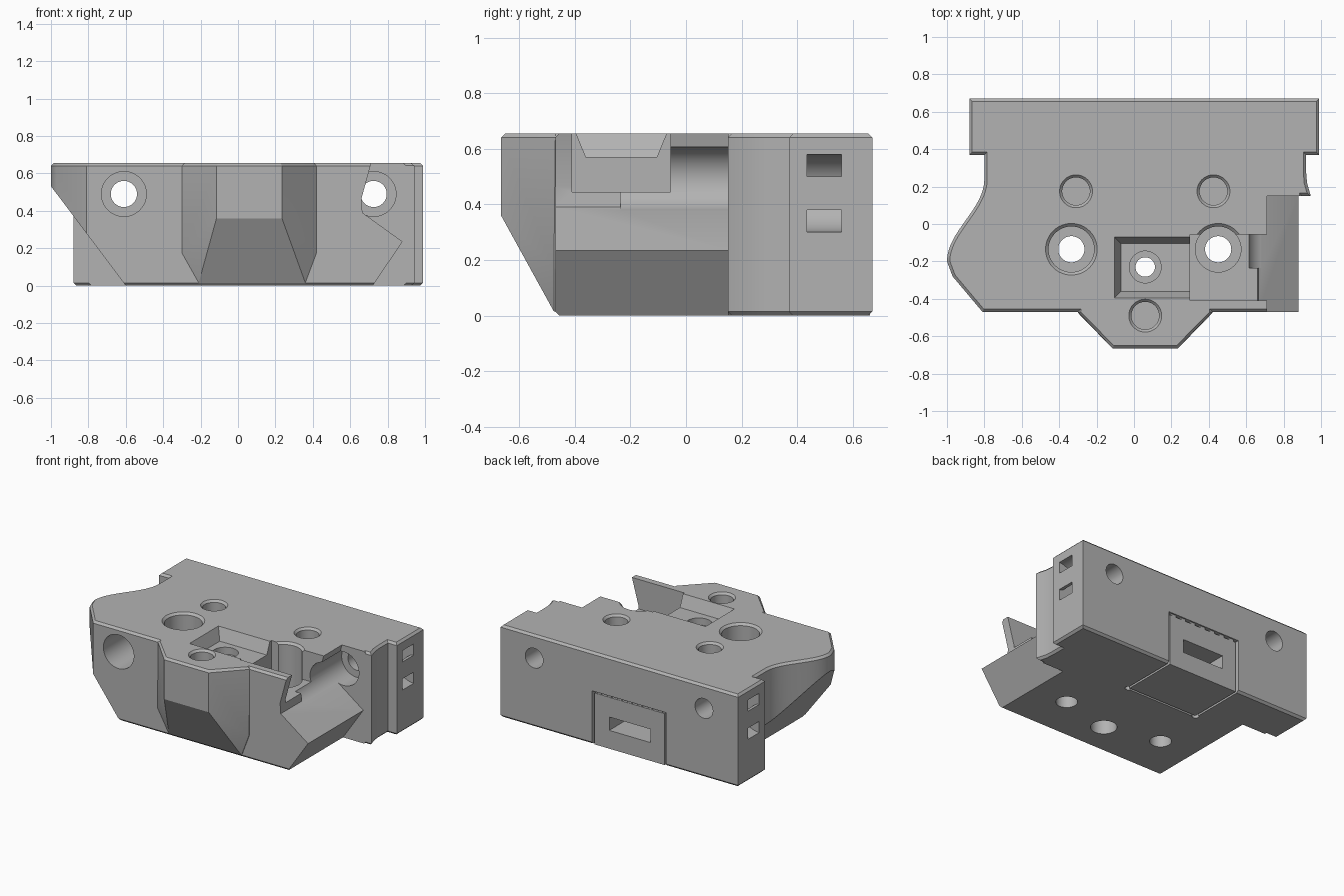
import bpy, bmesh
from math import sin, cos, pi, radians
from mathutils import Vector

old = bpy.data.objects.get("Cube")
if old:
    bpy.data.objects.remove(old)

grey = bpy.data.materials.new("plain grey")
grey.use_nodes = True
grey.diffuse_color = (0.45, 0.45, 0.45, 1)
grey.node_tree.nodes["Principled BSDF"].inputs["Base Color"].default_value = grey.diffuse_color

TOP = 0.655
EDGE = 0.015


def finish(name, bm):
    bmesh.ops.recalc_face_normals(bm, faces=bm.faces[:])
    mesh = bpy.data.meshes.new(name)
    bm.to_mesh(mesh)
    bm.free()
    mesh.materials.append(grey)
    ob = bpy.data.objects.new(name, mesh)
    bpy.context.collection.objects.link(ob)
    return ob


def place(axis, u, v, w):
    return {"z": (u, v, w), "y": (u, w, v), "x": (w, u, v)}[axis]


def loft(name, axis, rings):
    """Closed solid through (outline, level) rings along an axis."""
    bm = bmesh.new()
    loops = [[bm.verts.new(place(axis, u, v, w)) for u, v in pts] for pts, w in rings]
    for a, b in zip(loops, loops[1:]):
        for i in range(len(a)):
            j = (i + 1) % len(a)
            bm.faces.new((a[i], a[j], b[j], b[i]))
    bm.faces.new(loops[0][::-1])
    bm.faces.new(loops[-1])
    return finish(name, bm)


def prism(name, axis, pts, a, b):
    return loft(name, axis, [(pts, a), (pts, b)])


def rect(x0, x1, y0, y1):
    return [(x0, y0), (x1, y0), (x1, y1), (x0, y1)]


def circle(c, r, n=48):
    return [(c[0] + r * cos(2 * pi * i / n), c[1] + r * sin(2 * pi * i / n)) for i in range(n)]


def bore(axis, c, r, a, b):
    return prism("bore", axis, circle(c, r), a, b)


def inset(pts, d):
    """Offset a counter-clockwise outline inwards."""
    out = []
    for i, p in enumerate(pts):
        p = Vector(p)
        d0 = (p - Vector(pts[i - 1])).normalized()
        d1 = (Vector(pts[(i + 1) % len(pts)]) - p).normalized()
        n0, n1 = Vector((-d0.y, d0.x)), Vector((-d1.y, d1.x))
        out.append(tuple(p + (n0 + n1) * d / (1 + n0.dot(n1))))
    return out


def boolean(ob, tool, op="DIFFERENCE"):
    mod = ob.modifiers.new("cut", "BOOLEAN")
    mod.operation, mod.solver, mod.object = op, "EXACT", tool
    bpy.context.view_layer.objects.active = ob
    bpy.ops.object.modifier_apply(modifier=mod.name)
    bpy.data.objects.remove(tool)


# Body outline with the wavy right-hand flank
wave = [(-0.9 + 0.1 * cos(pi * i / 16), 0.24 - 0.44 * i / 16) for i in range(17)]
outline = wave + [(-0.97, -0.28), (-0.81, -0.47), (0.9, -0.47), (0.9, 0.15), (0.945, 0.15),
                  (0.925, 0.22), (0.92, 0.28), (0.92, 0.37), (0.99, 0.37), (0.99, 0.67),
                  (-0.88, 0.67), (-0.88, 0.37), (-0.8, 0.37)]
small = inset(outline, EDGE)
body = loft("body", "z", [(small, 0), (outline, EDGE), (outline, TOP - EDGE), (small, TOP)])

# Tapered nose on the front
bm = bmesh.new()
nose_pts = [(x, y, z) for z, d in ((TOP, EDGE), (TOP - EDGE, 0)) for x, y in
            ((-0.3 + d, -0.47), (-0.115 + d / 2, -0.665 + d), (0.235 - d / 2, -0.665 + d), (0.42 - d, -0.47))]
for lo, hi, y, z in ((-0.115, 0.235, -0.665, 0.36), (-0.1, 0.22, -0.56, 0.24), (-0.3, 0.42, -0.475, 0.175),
                     (-0.21, 0.36, -0.475, 0.015), (-0.3, 0.42, -0.44, 0.175),
                     (-0.21, 0.36, -0.44, 0.015), (-0.3, 0.42, -0.44, TOP - EDGE), (-0.28, 0.4, -0.44, TOP)):
    nose_pts += [(lo, y, z), (hi, y, z)]
for p in nose_pts:
    bm.verts.new(p)
hull = bmesh.ops.convex_hull(bm, input=bm.verts[:])
bmesh.ops.delete(bm, geom=[v for v in bm.verts if not v.link_faces], context="VERTS")
boolean(body, finish("nose", bm), "UNION")

# Sloped undercut on one flank, V-shaped ridge on the other
boolean(body, prism("undercut", "y", [(-0.6, 0), (-0.52, -0.1), (-1.3, -0.1), (-1.3, 0.93)], -0.8, 0.369))
ridge = [(0.65, -0.1), (0.72, 0), (0.88, 0.235), (0.665, 0.39), (0.66, 0.465), (0.712, TOP),
         (0.73, 0.72), (1.3, 0.72), (1.3, -0.1)]
boolean(body, prism("ridge_cut", "y", ridge, -0.8, 0.151))

# Stepped pocket in the top, open to the flank
boolean(body, loft("pocket", "z", [(rect(-0.07, 0.35, -0.36, -0.105), 0.57),
                                   (rect(-0.105, 0.35, -0.395, -0.07), TOP),
                                   (rect(-0.105, 0.35, -0.395, -0.07), 0.75)]))
boolean(body, prism("deep_pocket", "z", rect(0.3, 1.2, -0.41, -0.055), 0.445, 0.75))

# Long horizontal bolt holes with counterbores
for x, front in ((-0.61, -0.8), (0.725, -0.235)):
    boolean(body, bore("y", (x, 0.49), 0.12, front, 0.3))
    boolean(body, bore("y", (x, 0.49), 0.07, 0.2, 0.8))

# Vertical holes: (x, y), rim radius, bore radius, floor height
for c, rim, r, floor in (((-0.335, -0.135), 0.138, 0.122, 0.3), ((0.45, -0.135), 0.138, 0.122, 0.3),
                         ((-0.31, 0.175), 0.088, 0.074, 0.5), ((0.425, 0.175), 0.088, 0.074, 0.5),
                         ((0.06, -0.49), 0.088, 0.074, 0.5)):
    boolean(body, loft("hole", "z", [(circle(c, r), floor), (circle(c, r), TOP - EDGE),
                                     (circle(c, rim), TOP), (circle(c, rim), 0.7)]))
for x in (-0.335, 0.45):
    boolean(body, bore("z", (x, -0.135), 0.07, -0.1, 0.4))
centre = (0.06, -0.23)
boolean(body, bore("z", centre, 0.085, 0.52, 0.6))
boolean(body, bore("z", centre, 0.085, -0.1, 0.15))
boolean(body, bore("z", centre, 0.052, 0.1, 0.6))

# Curved tie channels in both ends
for x, side in ((0.99, -1), (-0.88, 1)):
    arc = [pi * i / 20 - pi / 2 for i in range(21)]
    ring = [(x - side * 0.05, 0.30)] + [(x + side * 0.14 * cos(a), 0.44 + 0.14 * sin(a)) for a in arc]
    ring += [(x - side * 0.05, 0.58), (x - side * 0.05, 0.50)]
    ring += [(x + side * 0.06 * cos(a), 0.44 + 0.06 * sin(a)) for a in reversed(arc)]
    ring += [(x - side * 0.05, 0.38)]
    boolean(body, prism("tie_channel", "y", ring, 0.435, 0.56))

# Cavity with a loose insert at the back
boolean(body, prism("cavity", "z", rect(-0.31, 0.27, 0.245, 0.8), -0.1, 0.38))
for x in (-0.3, 0.26):
    boolean(body, bore("z", (x, 0.255), 0.022, -0.1, 0.3))
insert = prism("back_insert", "z", rect(-0.295, 0.255, 0.26, 0.662), 0, 0.365)
boolean(insert, prism("insert_slot", "y", rect(-0.185, 0.14, 0.13, 0.225), 0.4, 0.8))
for i in range(7):
    x = -0.26 + i * 0.08
    prism("insert_tooth", "z", rect(x - 0.018, x + 0.018, 0.28, 0.66), 0.36, 0.381)

# Smooth bores and flanks, crisp edges
for ob in (body, insert):
    bpy.ops.object.select_all(action="DESELECT")
    ob.select_set(True)
    bpy.context.view_layer.objects.active = ob
    bpy.ops.object.shade_smooth_by_angle(angle=radians(25))
